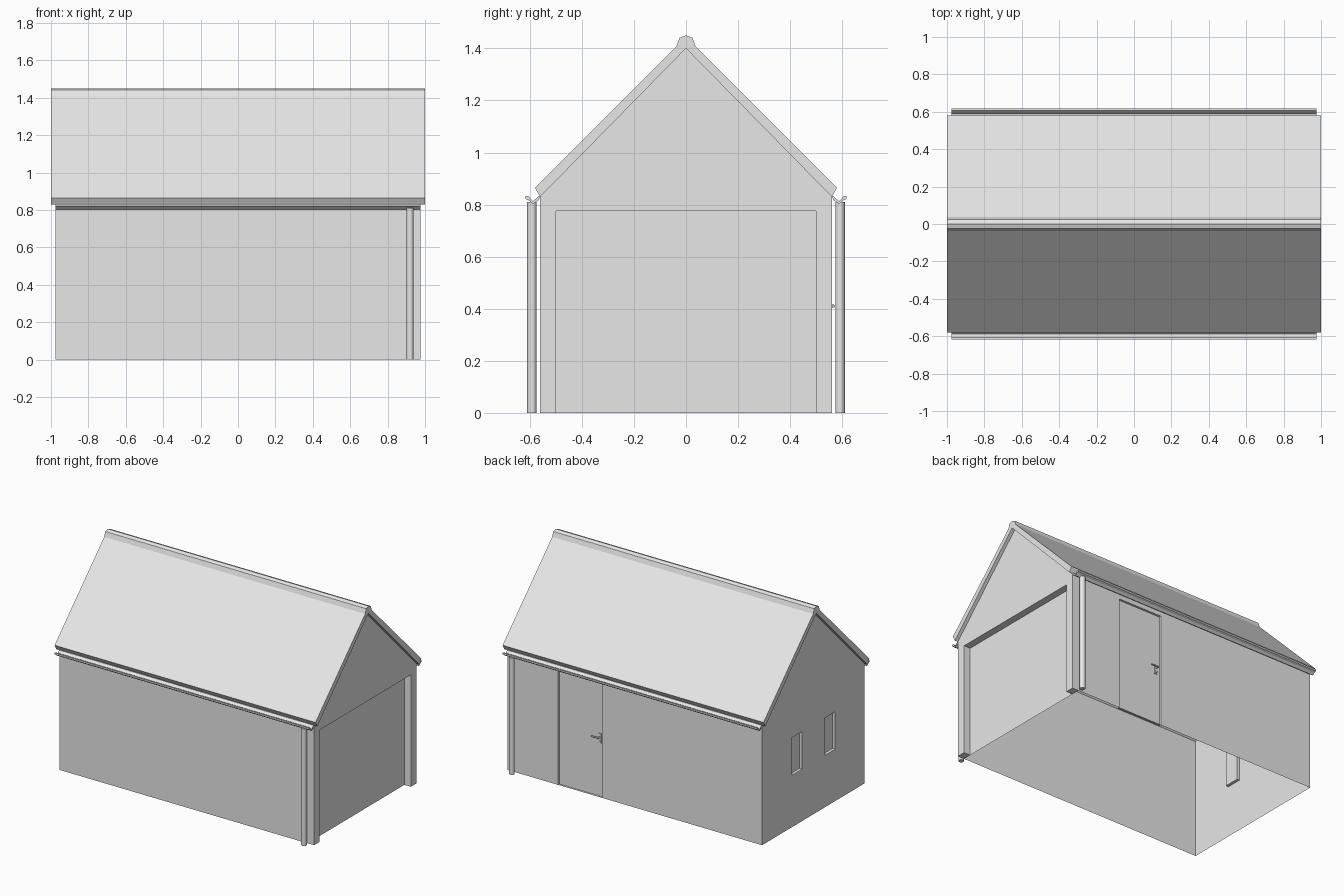
import bpy
import bmesh
from math import radians
from mathutils import Vector

if "Cube" in bpy.data.objects:
    bpy.data.objects.remove(bpy.data.objects["Cube"], do_unlink=True)

GREY = bpy.data.materials.new("light_grey")
GREY.use_nodes = True
GREY.diffuse_color = (0.8, 0.8, 0.8, 1)
GREY.node_tree.nodes["Principled BSDF"].inputs["Base Color"].default_value = (0.8, 0.8, 0.8, 1)

WX, WY, EAVE, PEAK = 0.975, 0.56, 0.83, 1.4   # wall half length, half width, heights


def finish(name, bm, smooth=False, recalc=True):
    if recalc:
        bmesh.ops.recalc_face_normals(bm, faces=bm.faces)
    mesh = bpy.data.meshes.new(name)
    bm.to_mesh(mesh)
    bm.free()
    mesh.materials.append(GREY)
    ob = bpy.data.objects.new(name, mesh)
    bpy.context.collection.objects.link(ob)
    if smooth:
        bpy.ops.object.select_all(action='DESELECT')
        ob.select_set(True)
        bpy.context.view_layer.objects.active = ob
        bpy.ops.object.shade_smooth_by_angle(angle=radians(40))
    return ob


def box(name, lo, hi):
    bm = bmesh.new()
    lo, hi = Vector(lo), Vector(hi)
    bmesh.ops.create_cube(bm, size=1)
    for v in bm.verts:
        v.co = (lo + hi) / 2 + v.co * (hi - lo)
    return finish(name, bm)


def prism(name, profile, half):
    """Extrude a (y, z) profile along x."""
    bm = bmesh.new()
    face = bm.faces.new([bm.verts.new((-half, y, z)) for y, z in profile])
    ext = bmesh.ops.extrude_face_region(bm, geom=[face], use_keep_orig=True)
    verts = [g for g in ext["geom"] if isinstance(g, bmesh.types.BMVert)]
    bmesh.ops.translate(bm, verts=verts, vec=(2 * half, 0, 0))
    return finish(name, bm)


def cylinder(name, start, end, radius, sides=16):
    bm = bmesh.new()
    start, end = Vector(start), Vector(end)
    axis = end - start
    bmesh.ops.create_cone(bm, cap_ends=True, segments=sides, radius1=radius,
                          radius2=radius, depth=axis.length)
    bm.transform(axis.to_track_quat('Z', 'Y').to_matrix().to_4x4())
    bmesh.ops.translate(bm, verts=bm.verts, vec=(start + end) / 2)
    return finish(name, bm, smooth=True)


def wall(name, place, outward, half, openings=(), depth=0.02, gable=False):
    """Thin wall with recessed panels; place(u, z, d) gives the point d inside."""
    bm = bmesh.new()

    def face(points, normal=None):
        f = bm.faces.new([bm.verts.new(place(*p)) for p in points])
        f.normal_update()
        if normal and f.normal.dot(Vector(normal)) < 0:
            f.normal_flip()
        return f

    us = sorted({-half, half, *[u for o in openings for u in o[:2]]})
    zs = sorted({0, EAVE, *[z for o in openings for z in o[2:]]})
    for u0, u1 in zip(us, us[1:]):
        for z0, z1 in zip(zs, zs[1:]):
            inside = any(a <= u0 and u1 <= b and c <= z0 and z1 <= d
                         for a, b, c, d in openings)
            if not inside:
                face([(u0, z0, 0), (u1, z0, 0), (u1, z1, 0), (u0, z1, 0)], outward)
    # recessed panels with their reveals
    for a, b, c, d in openings:
        ring = [(a, c), (b, c), (b, d), (a, d)]
        face([(u, z, depth) for u, z in ring], outward)
        middle = Vector(place((a + b) / 2, (c + d) / 2, depth / 2))
        for (p, q), (r, s) in zip(ring, ring[1:] + ring[:1]):
            f = face([(p, q, 0), (r, s, 0), (r, s, depth), (p, q, depth)])
            if f.normal.dot(middle - f.calc_center_median()) < 0:
                f.normal_flip()
    if gable:
        face([(-half, EAVE, 0), (half, EAVE, 0), (0, PEAK, 0)], outward)
    bmesh.ops.remove_doubles(bm, verts=bm.verts, dist=0.0001)
    return finish(name, bm, recalc=False)


# Long walls, the back one with a side door
wall("front_wall", lambda u, z, d: (u, -WY + d, z), (0, -1, 0), WX)
wall("back_wall_with_door", lambda u, z, d: (u, WY - d, z), (0, 1, 0), WX,
     [(0.25, 0.59, 0, 0.79)], depth=0.015)

# Closed gable end with two small windows
wall("window_end_wall", lambda u, z, d: (-WX + d, u, z), (-1, 0, 0), WY,
     [(0.12, 0.23, 0.36, 0.62), (-0.24, -0.13, 0.36, 0.62)], gable=True)

# Open gable end: posts, lintel, gable and large recessed door
INNER, OPEN_Y, OPEN_Z = 0.925, 0.5, 0.775
box("left_door_post", (INNER, OPEN_Y, 0), (WX, WY, OPEN_Z))
box("right_door_post", (INNER, -WY, 0), (WX, -OPEN_Y, OPEN_Z))
box("door_lintel", (INNER, -WY, OPEN_Z), (WX, WY, EAVE))
for name, x, pts in (
        ("garage_door", INNER, [(-OPEN_Y, 0), (OPEN_Y, 0), (OPEN_Y, OPEN_Z), (-OPEN_Y, OPEN_Z)]),
        ("door_end_gable", WX, [(-WY, EAVE), (WY, EAVE), (0, PEAK)])):
    panel = bmesh.new()
    panel.faces.new([panel.verts.new((x, y, z)) for y, z in pts])
    finish(name, panel, recalc=False)

# Roof slab and ridge cap
slope = [(0.56, EAVE), (0.58, 0.865), (0.03, 1.415)]
prism("roof", [(-y, z) for y, z in slope] + [(y, z) for y, z in slope[::-1]] + [(0, PEAK)], 1.0)
cap = [(0.037, 1.407), (0.025, 1.441)]
prism("ridge_cap", [(-y, z) for y, z in cap] + [(0, 1.45)]
      + [(y, z) for y, z in cap[::-1]] + [(0, 1.402)], 1.0)

# Gutters and downpipes on both long sides
trough = [(0.617, 0.833), (0.617, 0.822), (0.603, 0.816), (0.588, 0.803),
          (0.565, 0.818), (0.561, 0.833), (0.566, 0.833), (0.588, 0.812), (0.606, 0.833)]
for side, s in (("front", -1), ("back", 1)):
    prism(side + "_gutter", [(s * y, z) for y, z in trough], WX)
    cylinder(side + "_downpipe", (0.92, s * 0.592, 0), (0.92, s * 0.592, 0.81), 0.018)

# Side door handle
DOOR_Y = WY - 0.015
box("handle_plate", (0.268, DOOR_Y, 0.365), (0.288, DOOR_Y + 0.005, 0.435))
cylinder("handle_stem", (0.278, DOOR_Y, 0.41), (0.278, DOOR_Y + 0.024, 0.41), 0.006, 12)
cylinder("handle_lever", (0.274, DOOR_Y + 0.022, 0.41), (0.33, DOOR_Y + 0.022, 0.41), 0.005, 12)
cylinder("handle_lock", (0.278, DOOR_Y, 0.38), (0.278, DOOR_Y + 0.009, 0.38), 0.007, 12)
